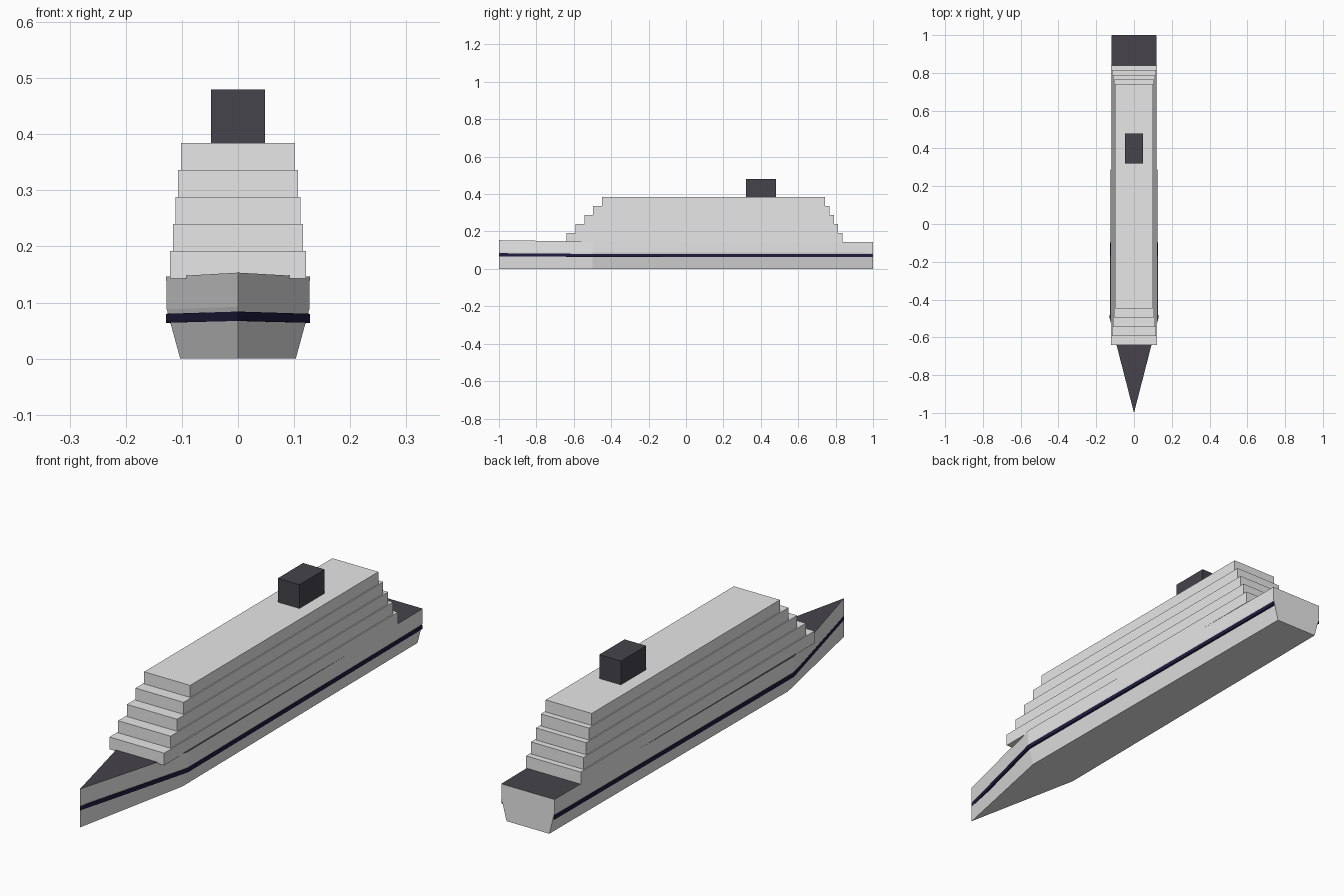
import bpy
import bmesh

if "Cube" in bpy.data.objects:
    bpy.data.objects.remove(bpy.data.objects["Cube"])


def make_material(name, color):
    mat = bpy.data.materials.new(name)
    mat.use_nodes = True
    mat.diffuse_color = (*color, 1)
    mat.node_tree.nodes["Principled BSDF"].inputs["Base Color"].default_value = (*color, 1)
    return mat


white = make_material("white paint", (0.8, 0.8, 0.8))
charcoal = make_material("charcoal", (0.06, 0.057, 0.07))
navy = make_material("navy stripe", (0.013, 0.012, 0.05))


def finish(name, bm, mats):
    bmesh.ops.recalc_face_normals(bm, faces=bm.faces)
    mesh = bpy.data.meshes.new(name)
    bm.to_mesh(mesh)
    bm.free()
    for mat in mats:
        mesh.materials.append(mat)
    obj = bpy.data.objects.new(name, mesh)
    bpy.context.collection.objects.link(obj)
    return obj


def box(name, half_width, y0, y1, z0, z1, mat):
    bm = bmesh.new()
    bmesh.ops.create_cube(bm, size=1)
    for v in bm.verts:
        v.co = (v.co.x * 2 * half_width,
                (y0 + y1) / 2 + v.co.y * (y1 - y0),
                (z0 + z1) / 2 + v.co.z * (z1 - z0))
    return finish(name, bm, [mat])


# Stations along the ship: y, width factor, height factor
STATIONS = [(-1, 0, 1.05), (-0.5, 1, 1), (1, 0.92, 0.98)]


def loft(name, half_profile, mats, inset=0):
    """Loft a mirrored half profile of (x, z) points through the stations."""
    profile = half_profile + [(-x, z) for x, z in reversed(half_profile)]
    bm = bmesh.new()
    rings = [[bm.verts.new((x * w, min(y, 1 - inset), z * h)) for x, z in profile]
             for y, w, h in STATIONS]
    n = len(profile)
    for a, b in zip(rings, rings[1:]):
        for i in range(n):
            j = (i + 1) % n
            bm.faces.new((a[i], a[j], b[j], b[i]))
    bm.faces.new(rings[-1])
    bmesh.ops.remove_doubles(bm, verts=bm.verts, dist=1e-5)
    return finish(name, bm, mats)


# Hull with a dark deck on its upward faces
hull = loft("hull", [(0.128, 0.146), (0.127, 0.088), (0.103, 0)], [white, charcoal])
for face in hull.data.polygons:
    face.material_index = 1 if face.normal.z > 0.9 else 0

# Painted waterline band standing slightly proud of the hull
loft("hull_stripe", [(0.1285, 0.08), (0.1285, 0.064)], [navy], inset=0.002)

# Stepped superstructure, each tier narrower and shorter than the one below
for i in range(5):
    bottom = 0.143 if i == 0 else 0.144 + 0.048 * i
    box(f"deck_tier_{i + 1}", 0.121 - 0.0048 * i,
        -0.64 + 0.048 * i, 0.838 - 0.024 * i,
        bottom, 0.192 + 0.0482 * i, white)

# Funnel
box("funnel", 0.048, 0.32, 0.48, 0.38, 0.48, charcoal)
